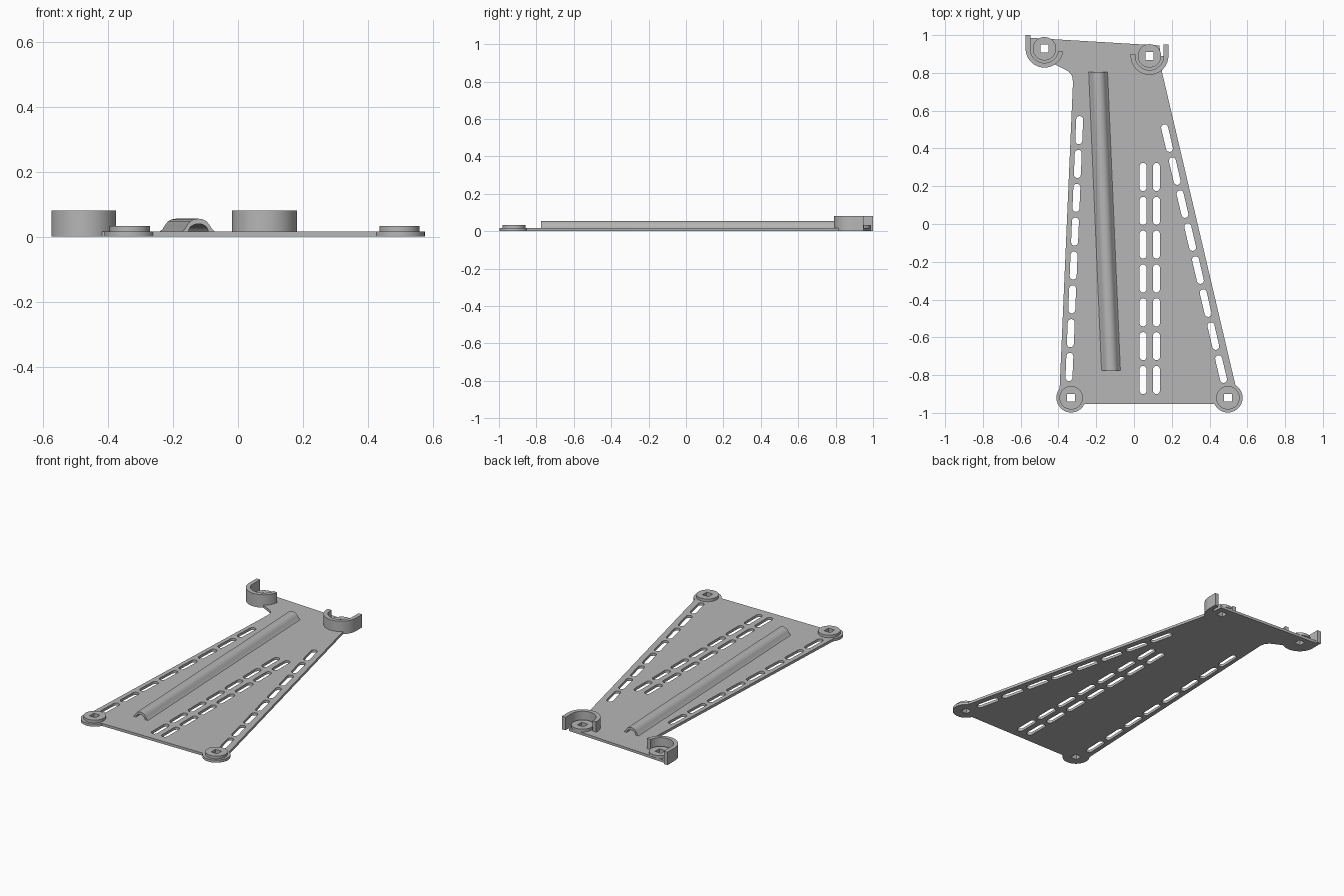
import bpy, bmesh
from math import sin, cos, radians, atan2, pi
from mathutils import Matrix, Vector

cube = bpy.data.objects.get("Cube")
if cube:
    bpy.data.objects.remove(cube, do_unlink=True)

grey = bpy.data.materials.new("plain_grey")
grey.use_nodes = True
grey.diffuse_color = (0.47, 0.47, 0.47, 1)
grey.node_tree.nodes["Principled BSDF"].inputs["Base Color"].default_value = (0.47, 0.47, 0.47, 1)

T = 0.016        # plate thickness
BOSS_TOP = 0.033
CLIP_TOP = 0.08


def add_prism(bm, pts, z0, z1):
    low = [bm.verts.new((x, y, z0)) for x, y in pts]
    high = [bm.verts.new((x, y, z1)) for x, y in pts]
    bm.faces.new(low[::-1])
    bm.faces.new(high)
    n = len(pts)
    for i in range(n):
        j = (i + 1) % n
        bm.faces.new((low[i], low[j], high[j], high[i]))


def make(name, shapes, z0, z1):
    bm = bmesh.new()
    for pts in shapes:
        add_prism(bm, pts, z0, z1)
    bmesh.ops.recalc_face_normals(bm, faces=bm.faces)
    me = bpy.data.meshes.new(name)
    bm.to_mesh(me)
    bm.free()
    ob = bpy.data.objects.new(name, me)
    bpy.context.collection.objects.link(ob)
    me.materials.append(grey)
    return ob


def activate(ob):
    bpy.ops.object.select_all(action='DESELECT')
    ob.select_set(True)
    bpy.context.view_layer.objects.active = ob


def boolean(ob, tool, operation):
    mod = ob.modifiers.new("bool", 'BOOLEAN')
    mod.object, mod.operation, mod.solver = tool, operation, 'EXACT'
    activate(ob)
    bpy.ops.object.modifier_apply(modifier=mod.name)


def smooth(ob):
    activate(ob)
    bpy.ops.object.shade_smooth_by_angle(angle=radians(30))


def arc(c, r, a0, a1, n):
    return [(c[0] + r * cos(radians(a0 + (a1 - a0) * i / n)),
             c[1] + r * sin(radians(a0 + (a1 - a0) * i / n))) for i in range(n + 1)]


def circle(c, r, n=40):
    return arc(c, r, 0, 360, n)[:-1]


def slot(c, angle, length=0.149, width=0.037):
    r, h = width / 2, (length - width) / 2
    pts = arc((h, 0), r, -90, 90, 8) + arc((-h, 0), r, 90, 270, 8)
    return [(c[0] + x * cos(angle) - y * sin(angle),
             c[1] + x * sin(angle) + y * cos(angle)) for x, y in pts]


def slot_row(start, end, count):
    a, b = Vector(start), Vector(end)
    angle = atan2(b.y - a.y, b.x - a.x)
    return [slot(a.lerp(b, i / (count - 1)), angle) for i in range(count)]


# Mount positions
front_mounts = {"front_right": (-0.333, -0.92), "front_left": (0.497, -0.92)}
back_mounts = {"back_right": (-0.474, 0.928), "back_left": (0.082, 0.89)}
mounts = {**front_mounts, **back_mounts}

# Tapered plate, with the small inside curve under the back right mount
outline = [(-0.572, 0.987), (-0.572, 0.928), (-0.42, 0.845), (-0.38, 0.825),
           (-0.347, 0.808), (-0.328, 0.785), (-0.323, 0.752), (-0.395, -0.90),
           (-0.333, -0.952), (0.497, -0.952), (0.548, -0.90), (0.148, 0.805),
           (0.135, 0.945)]
plate = make("plate", [outline], 0, T)
for c in front_mounts.values():
    pad = make("pad", [circle(c, 0.078)], 0, T)
    boolean(plate, pad, 'UNION')
    bpy.data.objects.remove(pad)
for c in back_mounts.values():
    pad = make("pad", [arc(c, 0.1, 180, 360, 28)], 0, T)
    boolean(plate, pad, 'UNION')
    bpy.data.objects.remove(pad)

# Slots and square holes
holes = slot_row((-0.29, 0.497), (-0.342, -0.757), 8)
holes += slot_row((0.175, 0.455), (0.461, -0.768), 8)
for x in (0.048, 0.119):
    holes += slot_row((x, 0.249), (x, -0.826), 7)
s = 0.021
squares = [[(x - s, y - s), (x + s, y - s), (x + s, y + s), (x - s, y + s)]
           for x, y in mounts.values()]
cutter = make("cutter", holes + squares, -0.1, 0.1)
boolean(plate, cutter, 'DIFFERENCE')
smooth(plate)

# Raised bosses with square holes
for name, c in mounts.items():
    boss = make(name + "_boss", [circle(c, 0.062)], T, BOSS_TOP)
    boolean(boss, cutter, 'DIFFERENCE')
    smooth(boss)
bpy.data.objects.remove(cutter)


# Half ring clips, open to the back, each with a straight outer arm
def clip(name, c, side, end, arm):
    ro, ri = 0.1, 0.075
    pts = arc((0, 0), ro, 180, 360 + end, 28) + arc((0, 0), ri, 360 + end, 180, 28)
    pts += [(-ri, arm), (-ro, arm)]
    ob = make(name, [[(c[0] + side * x, c[1] + y) for x, y in pts]], T, CLIP_TOP)
    smooth(ob)


clip("back_right_clip", back_mounts["back_right"], 1, -8, 0.072)
clip("back_left_clip", back_mounts["back_left"], -1, 6, 0.06)
# Foot under the arms
make("back_right_arm_foot", [[(-0.574, 0.928), (-0.549, 0.928), (-0.549, 1.0), (-0.574, 1.0)]], 0, T)
make("back_left_arm_foot", [[(0.157, 0.89), (0.182, 0.89), (0.182, 0.95), (0.157, 0.95)]], 0, T)

# Hollow arched channel running along the plate
right_half = [(0.05, 0.0), (0.042, 0.007), (0.034, 0.02), (0.025, 0.031), (0.013, 0.037)]
outer = right_half + [(0, 0.039)] + [(-x, z) for x, z in reversed(right_half)]
inner = [(0.03 * cos(pi - pi * i / 12), 0.023 * sin(pi * i / 12)) for i in range(13)]
front, back = Vector((-0.122, -0.775)), Vector((-0.19, 0.805))
run = back - front
channel = make("channel", [outer + inner], 0, run.length)
# Stand the profile up: local y becomes height, extrusion runs to the back
axis = run.normalized()
turn = Matrix(((1, 0, axis.x, front.x), (0, 0, axis.y, front.y),
               (0, 1, 0, T), (0, 0, 0, 1)))
channel.data.transform(turn)
bm = bmesh.new()
bm.from_mesh(channel.data)
bmesh.ops.recalc_face_normals(bm, faces=bm.faces)
bm.to_mesh(channel.data)
bm.free()
smooth(channel)
